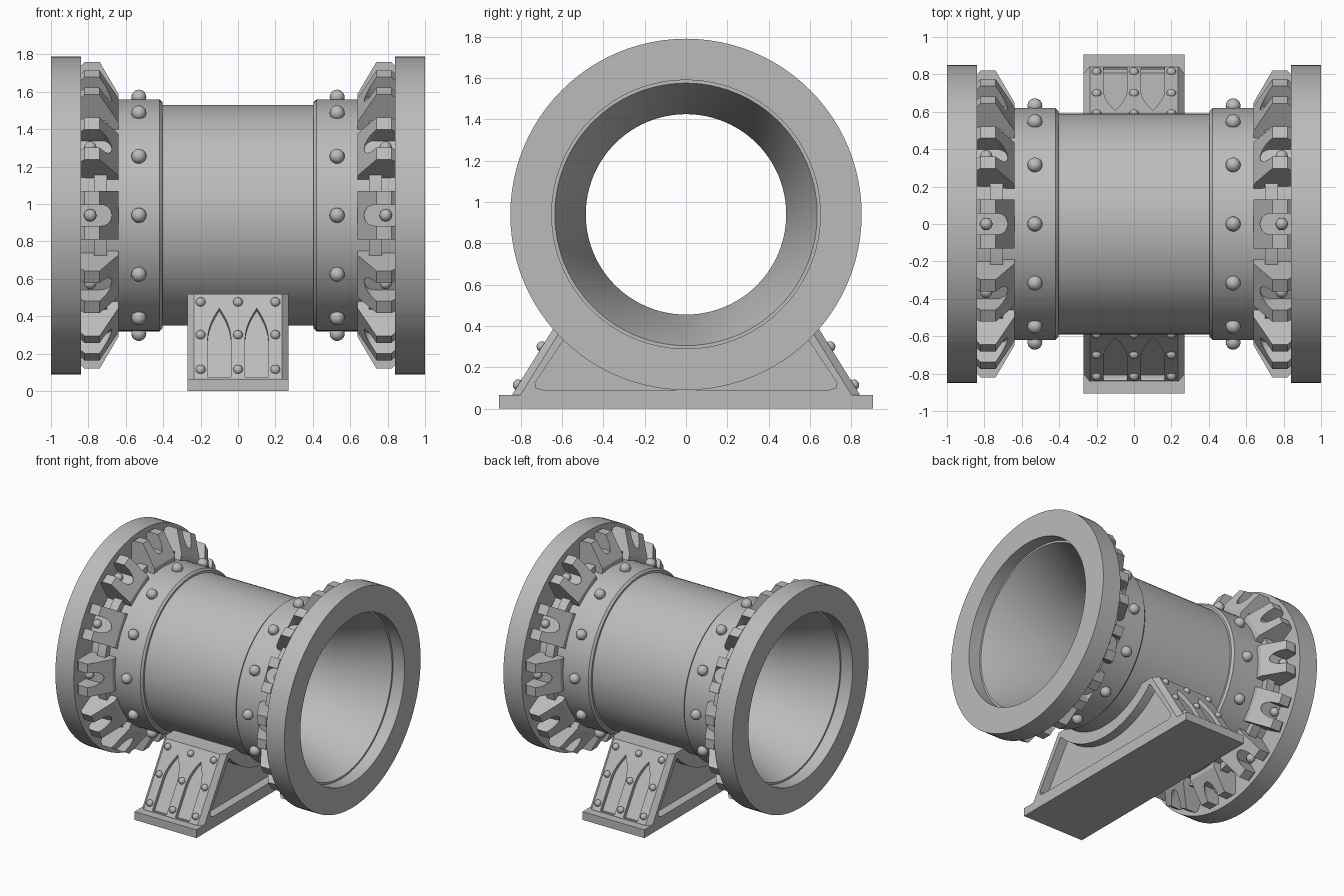
import bpy, bmesh
from math import sin, cos, pi, radians
from mathutils import Matrix, Vector

if "Cube" in bpy.data.objects:
    bpy.data.objects.remove(bpy.data.objects["Cube"], do_unlink=True)

AXIS_Z = 0.94
COUNT = 12

metal = bpy.data.materials.new("cast grey")
metal.use_nodes = True
grey = (0.5, 0.5, 0.5, 1)
metal.diffuse_color = grey
metal.node_tree.nodes["Principled BSDF"].inputs["Base Color"].default_value = grey


def finish(name, bm, smooth=True):
    bmesh.ops.recalc_face_normals(bm, faces=bm.faces)
    mesh = bpy.data.meshes.new(name)
    bm.to_mesh(mesh)
    bm.free()
    mesh.materials.append(metal)
    ob = bpy.data.objects.new(name, mesh)
    bpy.context.collection.objects.link(ob)
    if smooth:
        bpy.ops.object.select_all(action='DESELECT')
        ob.select_set(True)
        bpy.context.view_layer.objects.active = ob
        bpy.ops.object.shade_smooth_by_angle(angle=radians(30))
    return ob


def prism(name, outline, place, lo, hi):
    """Extrude a 2D outline from lo to hi, placed by place(a, b, depth)."""
    bm = bmesh.new()
    ends = [[bm.verts.new(place(a, b, d)) for a, b in outline] for d in (lo, hi)]
    for ring in ends:
        bm.faces.new(ring)
    n = len(outline)
    for i in range(n):
        j = (i + 1) % n
        bm.faces.new((ends[0][i], ends[0][j], ends[1][j], ends[1][i]))
    return finish(name, bm, False)


def cut(ob, cutters):
    """Subtract the cutters, bake the result and drop the cutters."""
    for c in cutters:
        c.hide_render = True
        m = ob.modifiers.new("cut", 'BOOLEAN')
        m.operation, m.solver, m.object = 'DIFFERENCE', 'EXACT', c
    bpy.context.view_layer.update()
    graph = bpy.context.evaluated_depsgraph_get()
    mesh = bpy.data.meshes.new_from_object(ob.evaluated_get(graph))
    ob.modifiers.clear()
    ob.data = mesh
    for c in cutters:
        bpy.data.objects.remove(c, do_unlink=True)


def spheres(name, centres, radius):
    bm = bmesh.new()
    for c in centres:
        bmesh.ops.create_uvsphere(bm, u_segments=16, v_segments=10, radius=radius,
                                  matrix=Matrix.Translation(c))
    return finish(name, bm)


def around(x, r, i):
    a = 2 * pi * i / COUNT
    return Vector((x, r * sin(a), AXIS_Z + r * cos(a)))


# Pipe body with flanges, collars and flared bore, as one revolved profile
outer = [(1, .85), (.84, .85), (.84, .64), (.77, .64), (.77, .67), (.70, .67),
         (.70, .62), (.42, .62), (.405, .605), (.405, .59)]
inner = [(.5, .485), (.9, .635), (.9, .65), (1, .65)]
half = inner + outer
profile = half + [(-x, r) for x, r in reversed(half)]
SEG = 96
bm = bmesh.new()
rings = []
for x, r in profile:
    rings.append([bm.verts.new((x, r * sin(2 * pi * k / SEG), AXIS_Z + r * cos(2 * pi * k / SEG)))
                  for k in range(SEG)])
for p, ring in enumerate(rings):
    nxt = rings[(p + 1) % len(rings)]
    for k in range(SEG):
        m = (k + 1) % SEG
        bm.faces.new((ring[k], ring[m], nxt[m], nxt[k]))
finish("pipe_body", bm)

# Flange lugs: one slotted block, repeated around both ends
lug = prism("lug", [(.64, .60), (.84, .63), (.84, .80), (.82, .82), (.74, .82), (.64, .65)],
            lambda a, b, d: (a, d, b), -.13, .13)
slot = [(.90, -.056), (.90, .056)]
slot += [(.73 - .056 * sin(t * pi / 10), .056 * cos(t * pi / 10)) for t in range(11)]
cut(lug, [prism("slot_cutter", slot, lambda a, b, d: (a, b, d), .70, .95)])
for side, label in ((1, "left"), (-1, "right")):
    bm = bmesh.new()
    for i in range(COUNT):
        old = len(bm.verts)
        bm.from_mesh(lug.data)
        bm.verts.ensure_lookup_table()
        turn = Matrix.Translation((0, 0, AXIS_Z)) @ Matrix.Rotation(2 * pi * i / COUNT, 4, 'X')
        turn = turn @ Matrix.Diagonal((side, 1, 1, 1))
        bmesh.ops.transform(bm, matrix=turn, verts=bm.verts[old:])
    finish(label + "_flange_lugs", bm)
    spheres(label + "_lug_bolts", [around(side * .79, .725, i) for i in range(COUNT)], .033)
    spheres(label + "_collar_rivets", [around(side * .53, .632, i) for i in range(COUNT)], .04)
bpy.data.objects.remove(lug, do_unlink=True)

# Base plate
prism("base_plate", [(-.905, 0), (.905, 0), (.905, .065), (-.905, .065)],
      lambda a, b, d: (d, a, b), -.27, .27)


# Saddle block under the pipe
def arc(r, spread, steps=24):
    return [(r * sin(spread * (1 - 2 * k / steps)), AXIS_Z - r * cos(spread * (1 - 2 * k / steps)))
            for k in range(steps + 1)]


def yz(a, b, d):
    return (d, a, b)


saddle = prism("saddle", [(-.84, .06), (.84, .06), (.84, .07), (.56, .52)]
               + arc(.54, .68) + [(-.56, .52), (-.84, .07)], yz, -.27, .27)
cutters = []

# Side pockets
pocket = [(-.69, .09), (.69, .09), (.725, .10), (.73, .125)] + arc(.68, .82) + [(-.73, .125), (-.725, .10)]
for lo, hi in ((.20, .40), (-.40, -.20)):
    cutters.append(prism("pocket_cutter", pocket, yz, lo, hi))


# Sloped faces: x across, u up the slope, n outward
def slope(s):
    return lambda x, u, n: Vector((x, s * (.84 - .528 * u + .849 * n), .07 + .849 * u + .528 * n))


arch = [(1 - (t / 8) ** 1.8, .25 + .19 * t / 8) for t in range(9)]
outline = [(-1, .005), (1, .005)] + arch + [(-a, u) for a, u in reversed(arch[:-1])]
rivets = []
for s in (-1, 1):
    place = slope(s)
    for e in (-1, 1):
        # pointed arch panel and chamfered edge
        cutters.append(prism("arch_cutter", [(e * .1 + a * .062, u) for a, u in outline],
                             place, -.03, .05))
        edge = [(e * .235, 0), (e * .29, -.055), (e * .29, .02), (e * .235, .02)]
        cutters.append(prism("edge_cutter", edge,
                             lambda a, n, u, p=place: p(a, u, n), -.1, .7))
    rivets += [place(x, (z - .07) / .849, 0) for x in (-.2, 0, .2) for z in (.115, .30, .475)]
cut(saddle, cutters)
spheres("saddle_rivets", rivets, .026)
